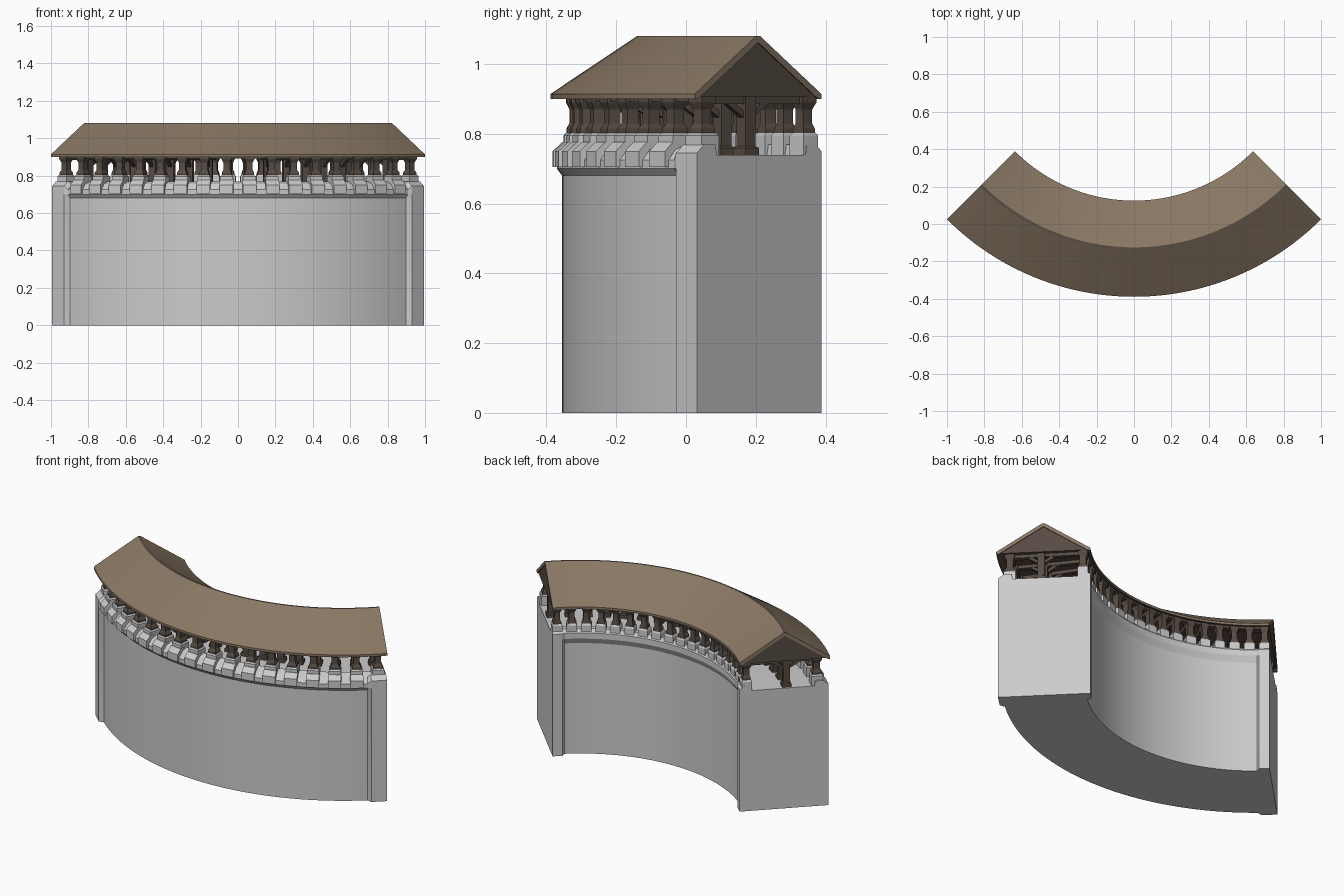
import bpy, bmesh, math

if "Cube" in bpy.data.objects:
    bpy.data.objects.remove(bpy.data.objects["Cube"])

CY = 1.025                      # centre of the quarter-circle arc
N_POSTS, SPACING = 18, 5.08     # posts per row, degrees between them


def material(name, rgb):
    m = bpy.data.materials.new(name)
    m.diffuse_color = (*rgb, 1)
    m.use_nodes = True
    m.node_tree.nodes["Principled BSDF"].inputs["Base Color"].default_value = m.diffuse_color
    return m


STONE = material("grey stone", (0.60, 0.60, 0.60))
ROOF = material("brown shingles", (0.25, 0.187, 0.127))
WOOD = material("dark wood", (0.095, 0.072, 0.057))


def polar(r, deg, z):
    a = math.radians(deg)
    return (r * math.sin(a), CY - r * math.cos(a), z)


def finish(name, bm, mats, rule=None):
    bmesh.ops.recalc_face_normals(bm, faces=bm.faces)
    if rule:
        for f in bm.faces:
            f.material_index = rule(f)
    mesh = bpy.data.meshes.new(name)
    bm.to_mesh(mesh)
    bm.free()
    for m in mats:
        mesh.materials.append(m)
    mesh.shade_smooth()
    mesh.set_sharp_from_angle(angle=math.radians(20))
    ob = bpy.data.objects.new(name, mesh)
    bpy.context.collection.objects.link(ob)
    return ob


def loft(bm, sections):
    """Skin closed sections with equal point counts and cap both ends."""
    rings = [[bm.verts.new(p) for p in s] for s in sections]
    n = len(rings[0])
    for a, b in zip(rings, rings[1:]):
        for i in range(n):
            j = (i + 1) % n
            bm.faces.new((a[i], a[j], b[j], b[i]))
    bm.faces.new(rings[0])
    bm.faces.new(rings[-1])


def sweep(bm, profile, a0, a1, n):
    loft(bm, [[polar(r, a0 + (a1 - a0) * i / n, z) for r, z in profile] for i in range(n + 1)])


def column(bm, r, deg, levels):
    """Square post; levels are (z, radial half size, sideways half size)."""
    a = math.radians(deg)
    cx, cy, _ = polar(r, deg, 0)
    rad, tan = (math.sin(a), -math.cos(a)), (math.cos(a), math.sin(a))
    loft(bm, [[(cx + rad[0] * u * hr + tan[0] * v * ht, cy + rad[1] * u * hr + tan[1] * v * ht, z)
               for u, v in ((-1, -1), (1, -1), (1, 1), (-1, 1))] for z, hr, ht in levels])


def strut(bm, r0, z0, r1, z1, deg, h, w):
    """Radial beam of height h and half width w in degrees."""
    sweep(bm, [(r0, z0), (r1, z1), (r1, z1 + h), (r0, z0 + h)], deg - w, deg + w, 1)


angles = [(i - (N_POSTS - 1) / 2) * SPACING for i in range(N_POSTS)]

# curved wall with thicker piers at both ends
wall = [(.925, 0), (1.38, 0), (1.38, .68), (1.395, .70), (1.395, .725), (1.37, .755),
        (1.33, .77), (1.325, .74), (.965, .74), (.96, .77), (.925, .77), (.908, .75),
        (.908, .715), (.925, .68)]
pier = [(.90, 0), (1.405, 0), (1.405, .68), (1.405, .70), (1.405, .745), (1.375, .77),
        (1.33, .77), (1.325, .74), (.965, .74), (.96, .77), (.925, .77), (.90, .75),
        (.90, .715), (.90, .68)]
stations = [(-45, pier), (-41.4, pier)]
stations += [(-40.6 + 81.2 * i / 36, wall) for i in range(37)]
stations += [(41.4, pier), (45, pier)]
bm = bmesh.new()
loft(bm, [[polar(r, a, z) for r, z in p] for a, p in stations])
finish("curved_wall", bm, [STONE])

# sloped stone blocks along the outer parapet
bm = bmesh.new()
block = [(1.35, .705), (1.408, .705), (1.408, .75), (1.38, .776), (1.34, .776)]
for a in angles[1:-1]:
    sweep(bm, block, a - 1.5, a + 1.5, 1)
finish("parapet_blocks", bm, [STONE])

# stone pads and wooden posts, outer and inner rows
pads, posts = bmesh.new(), bmesh.new()
for r, s in ((1.342, 1), (.942, .85)):
    for a in angles:
        column(pads, r, a, [(.74, .034 * s, .034 * s), (.795, .034 * s, .034 * s),
                            (.803, .028 * s, .028 * s)])
        column(posts, r, a, [(.80, .026 * s, .026 * s), (.815, .026 * s, .026 * s),
                             (.83, .018, .018 * s), (.87, .018, .018 * s),
                             (.89, .027, .028 * s), (.905, .027, .028 * s)])
finish("post_pads", pads, [STONE])
finish("parapet_posts", posts, [WOOD])

# central posts standing on the walkway
bm = bmesh.new()
for a in angles:
    column(bm, 1.17, a, [(.738, .026, .026), (.76, .026, .026), (.765, .019, .019), (.91, .019, .019)])
finish("walkway_posts", bm, [WOOD])

# tie beams with diagonal braces, and long plates under the eaves
bm = bmesh.new()
for a in angles:
    strut(bm, .93, .885, 1.36, .885, a, .026, .6)
    strut(bm, 1.17, .835, 1.25, .885, a, .02, .45)
    strut(bm, 1.17, .835, 1.09, .885, a, .02, .45)
for r in (.942, 1.17, 1.342):
    sweep(bm, [(r - .018, .892), (r + .018, .892), (r + .018, .912), (r - .018, .912)], -44, 44, 36)
finish("roof_beams", bm, [WOOD])

# shingled roof shell
bm = bmesh.new()
roof = [(.90, .90), (.90, .914), (1.15, 1.081), (1.164, 1.081), (1.414, .914), (1.414, .90),
        (1.40, .90), (1.157, 1.062), (.914, .90)]
sweep(bm, roof, -45, 45, 48)
finish("roof_shell", bm, [ROOF, WOOD],
       lambda f: 1 if f.normal.z < -.3 or f.normal.z > .95 else 0)

# dark filling that closes the gables and the underside
bm = bmesh.new()
sweep(bm, [(.92, .905), (1.157, 1.063), (1.394, .905)], -44.8, 44.8, 48)
finish("gable_filling", bm, [WOOD])
